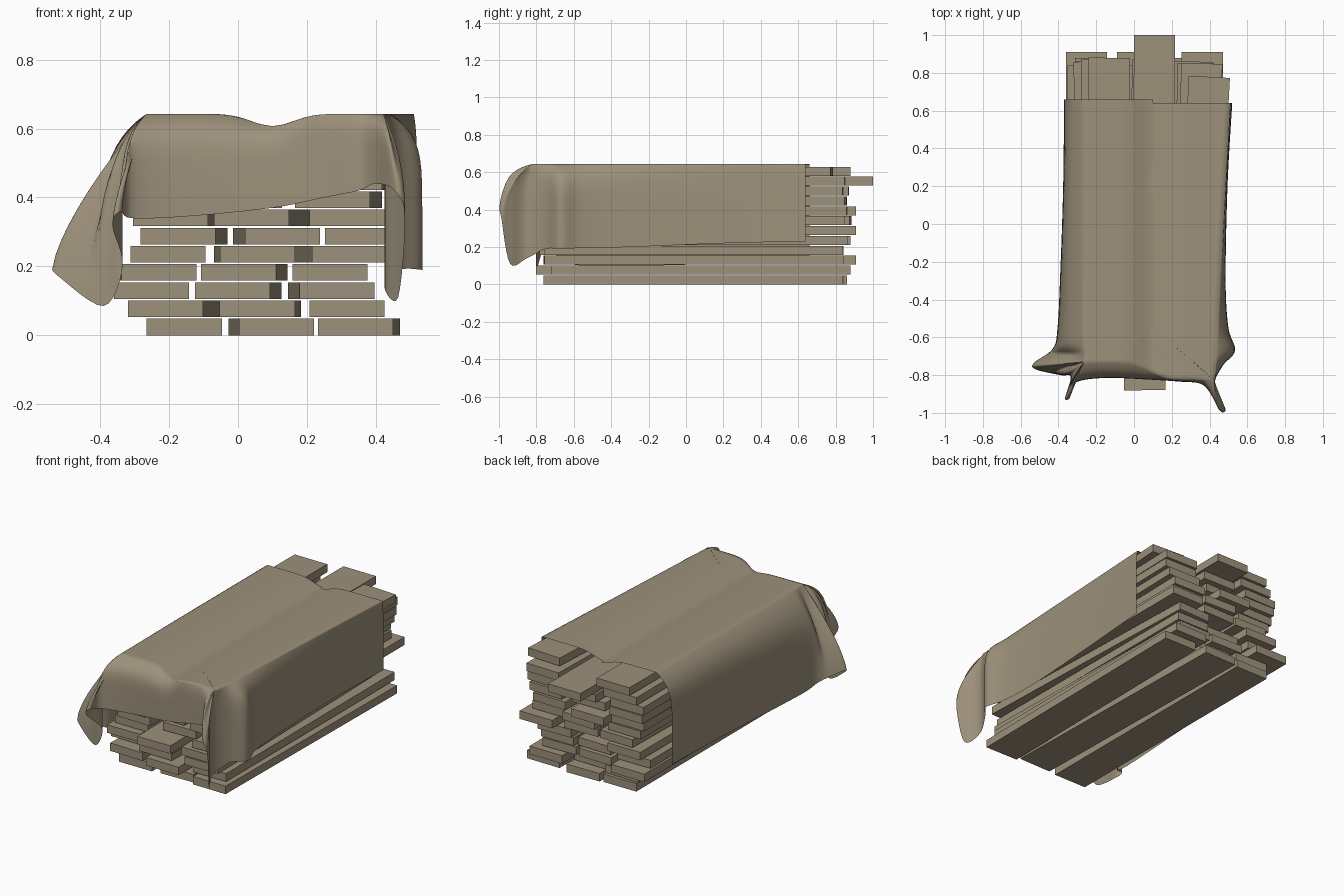
import bpy, bmesh, math
from mathutils import Vector

if "Cube" in bpy.data.objects:
    bpy.data.objects.remove(bpy.data.objects["Cube"])

tan = bpy.data.materials.new("weathered_tan")
tan.diffuse_color = (0.335, 0.282, 0.198, 1)
tan.use_nodes = True
tan.node_tree.nodes["Principled BSDF"].inputs["Base Color"].default_value = tan.diffuse_color

LEN, WID, THK, PITCH = 1.6, 0.218, 0.048, 0.0528


def finish(bm, name, smooth=False):
    bmesh.ops.recalc_face_normals(bm, faces=bm.faces)
    me = bpy.data.meshes.new(name)
    bm.to_mesh(me)
    bm.free()
    me.materials.append(tan)
    for f in me.polygons:
        f.use_smooth = smooth
    ob = bpy.data.objects.new(name, me)
    bpy.context.collection.objects.link(ob)
    return ob


# Planks: per layer (left x at front end, sideways drift to the rear, rear end y)
layers = [
    [(-.265, 0, .85), (.003, -.03, .86), (.232, .02, .84)],
    [(-.32, .05, .84), (-.053, .018, .80), (.207, 0, .88)],
    [(-.36, 0, .91), (-.125, .033, .84), (.178, -.033, .84)],
    [(-.338, -.015, .84), (-.107, .033, .82), (.158, 0, .84)],
    [(-.312, 0, .88), (-.052, -.018, .72), (.215, -.05, .86)],
    [(-.283, .035, .86), (.02, -.035, .86), (.252, 0, .91)],
    [(-.305, .017, .84), (-.07, .06, .88), (.207, 0, .85)],
    [(-.31, 0, .84), (-.09, 0, .91), (.165, .035, .86)],
    [(-.33, .02, .86), (-.05, 0, .84), (.2, .03, .85)],
    [(-.3, -.02, .86), (-.03, .02, .87), (.22, .03, .84)],
    [(-.28, 0, .87), (-.01, .01, 1.0), (.21, .04, .85)],
    [(-.25, .01, .88), (.205, .085, .78)],
]
for i, row in enumerate(layers):
    for j, (x, drift, rear) in enumerate(row):
        bm = bmesh.new()
        bmesh.ops.create_cube(bm, size=1)
        for v in bm.verts:
            v.co = Vector((v.co.x * WID, v.co.y * LEN, (v.co.z + .5) * THK))
        ob = finish(bm, f"plank_{i + 1}_{j + 1}")
        ob.location = (x + WID / 2 + drift / 2, rear - LEN / 2, i * PITCH)
        ob.rotation_euler.z = -math.atan2(drift, LEN)

# Tarp hem: left rear -> front left folds -> front -> front right folds -> right rear
hem = [Vector(p) for p in [
    (-.37, .66, .12), (-.375, .2, .11), (-.39, -.25, .10), (-.405, -.55, .10),
    (-.43, -.66, .13), (-.53, -.735, .19), (-.52, -.77, .17), (-.39, -.80, .085),
    (-.335, -.81, .20), (-.365, -.92, .32), (-.34, -.92, .36), (-.31, -.84, .34),
    (-.15, -.815, .345), (.10, -.825, .37), (.25, -.835, .40), (.35, -.845, .42),
    (.40, -.89, .44), (.455, -.99, .42), (.485, -.985, .34), (.465, -.94, .11),
    (.425, -.85, .14), (.47, -.75, .19), (.535, -.67, .19), (.50, -.55, .195),
    (.485, -.3, .20), (.495, .2, .22), (.52, .64, .23)]]


def smoothstep(a, b, x):
    t = min(1, max(0, (x - a) / (b - a)))
    return t * t * (3 - 2 * t)


def spline(pts, n):
    out = []
    for k in range(len(pts) - 1):
        a, b, c, d = (pts[min(max(k + o, 0), len(pts) - 1)] for o in (-1, 0, 1, 2))
        for s in range(n):
            t = s / n
            out.append(.5 * (2 * b + (c - a) * t + (2 * a - 5 * b + 4 * c - d) * t * t
                             + (3 * b - a - 3 * c + d) * t ** 3))
    return out + [pts[-1]]


def top_z(x):  # the tarp sags into the gap in the top layer
    return .643 - .036 * math.exp(-((x - .1) / .085) ** 2)


def strip(h):
    """Points from the spine of the tarp over the shoulder and down to the hem."""
    x = min(max(h.x, -.265), .43 + .055 * (h.y + .82))
    y = max(h.y, -.73 - .095 * smoothstep(-.05, .22, x))
    sx, sy = x, y
    cx, cy = .1, max(h.y, -.55)
    pts = []
    for k in range(12):
        t = k / 12
        px, py = cx + (sx - cx) * t, cy + (sy - cy) * t
        pts.append(Vector((px, py, top_z(px))))
    d = math.hypot(h.x - sx, h.y - sy)
    p = 8 - 6.6 * smoothstep(.09, .2, d)
    z0 = top_z(sx)
    for k in range(17):
        t = (k / 16) ** 1.5
        e = 1 - (1 - t) ** p
        pts.append(Vector((sx + (h.x - sx) * e, sy + (h.y - sy) * e, z0 + (h.z - z0) * t)))
    return pts


# Tarp sheet draped over the stack
bm = bmesh.new()
grid = [[bm.verts.new(p) for p in strip(h)] for h in spline(hem, 6)]
for a, b in zip(grid, grid[1:]):
    for k in range(len(a) - 1):
        bm.faces.new((a[k], a[k + 1], b[k + 1], b[k]))
bmesh.ops.remove_doubles(bm, verts=bm.verts, dist=.0005)
# Join the two halves along the spine
bmesh.ops.dissolve_degenerate(bm, edges=bm.edges, dist=.0003)
finish(bm, "tarp", smooth=True)
